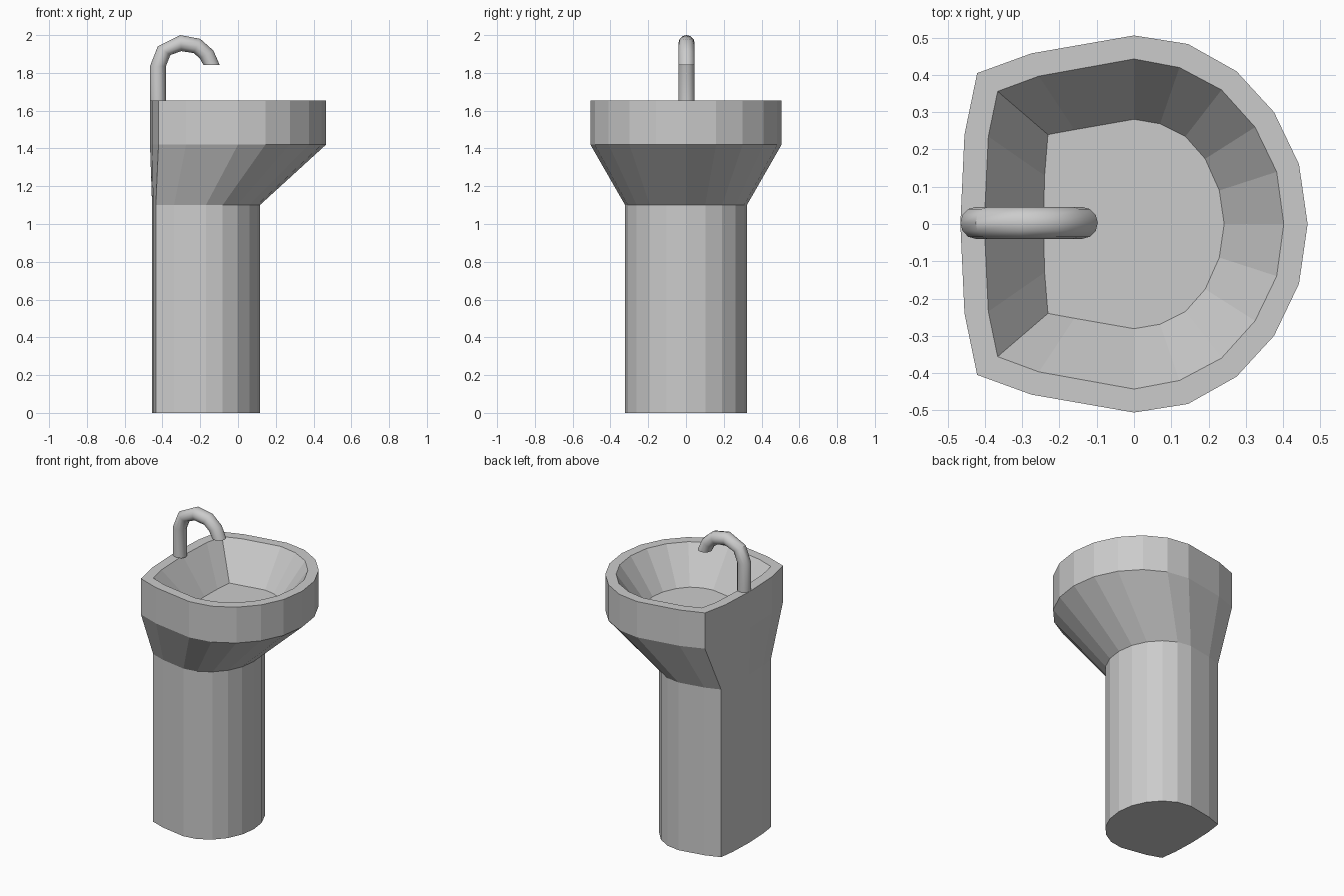
import bpy, bmesh, math
from mathutils import Vector

if "Cube" in bpy.data.objects:
    bpy.data.objects.remove(bpy.data.objects["Cube"])


def loft(name, rings):
    """Skin a list of equal closed rings and cap both ends."""
    bm = bmesh.new()
    loops = [[bm.verts.new(p) for p in ring] for ring in rings]
    n = len(loops[0])
    for a, b in zip(loops, loops[1:]):
        for i in range(n):
            j = (i + 1) % n
            bm.faces.new((a[i], a[j], b[j], b[i]))
    bm.faces.new(loops[0][::-1])
    bm.faces.new(loops[-1])
    bmesh.ops.recalc_face_normals(bm, faces=bm.faces)
    mesh = bpy.data.meshes.new(name)
    bm.to_mesh(mesh)
    bm.free()
    obj = bpy.data.objects.new(name, mesh)
    bpy.context.collection.objects.link(obj)
    return obj


def mirrored(half, z):
    """Close a half outline (back centre to front centre) across y = 0."""
    full = half + [(x, -y) for x, y in half[-2:0:-1]]
    return [(x, y, z) for x, y in full]


# Half outlines: bowl rim, inner rim and pedestal
rim = [(-.466, 0), (-.455, .24), (-.421, .405), (-.275, .458), (0, .506),
       (.145, .483), (.275, .41), (.376, .30), (.443, .16), (.466, 0)]
inner = [(-.402, 0), (-.391, .235), (-.366, .356), (-.255, .397), (0, .443),
         (.122, .42), (.235, .36), (.325, .26), (.383, .14), (.402, 0)]
floor = [(-.243, 0), (-.24, .13), (-.231, .24), (-.16, .253), (0, .281),
         (.07, .269), (.138, .235), (.191, .175), (.229, .09), (.242, 0)]
pedestal = [(x * .613 - .17, y * .637) for x, y in rim]
pedestal[:3] = [(-.455, 0), (-.449, .153), (-.435, .258)]

# Pedestal, flare, rim and hollow bowl as one continuous skin
basin = loft("pedestal_basin", [
    mirrored(pedestal, 0), mirrored(pedestal, 1.10), mirrored(rim, 1.42),
    mirrored(rim, 1.655), mirrored(inner, 1.655), mirrored(floor, 1.43)])

# Faucet: outer and inner bend points (x, z) define each tube ring
outer = [(-.466, 1.65), (-.466, 1.835), (-.425, 1.94), (-.305, 2.0),
         (-.20, 1.98), (-.13, 1.918), (-.097, 1.842)]
inside = [(-.382, 1.65), (-.382, 1.835), (-.358, 1.895), (-.30, 1.915),
          (-.235, 1.905), (-.203, 1.878), (-.183, 1.842)]
SIDES = 12
rings = []
for (ox, oz), (ix, iz) in zip(outer, inside):
    mid = Vector((ox + ix, .006, oz + iz)) / 2
    arm = Vector((ox - ix, 0, oz - iz)) / 2
    rings.append([mid + arm * math.cos(t) + Vector((0, .043 * math.sin(t), 0))
                  for t in (2 * math.pi * k / SIDES for k in range(SIDES))])
faucet = loft("faucet", rings)
bpy.context.view_layer.objects.active = faucet
faucet.select_set(True)
bpy.ops.object.shade_smooth_by_angle(angle=math.radians(40))
